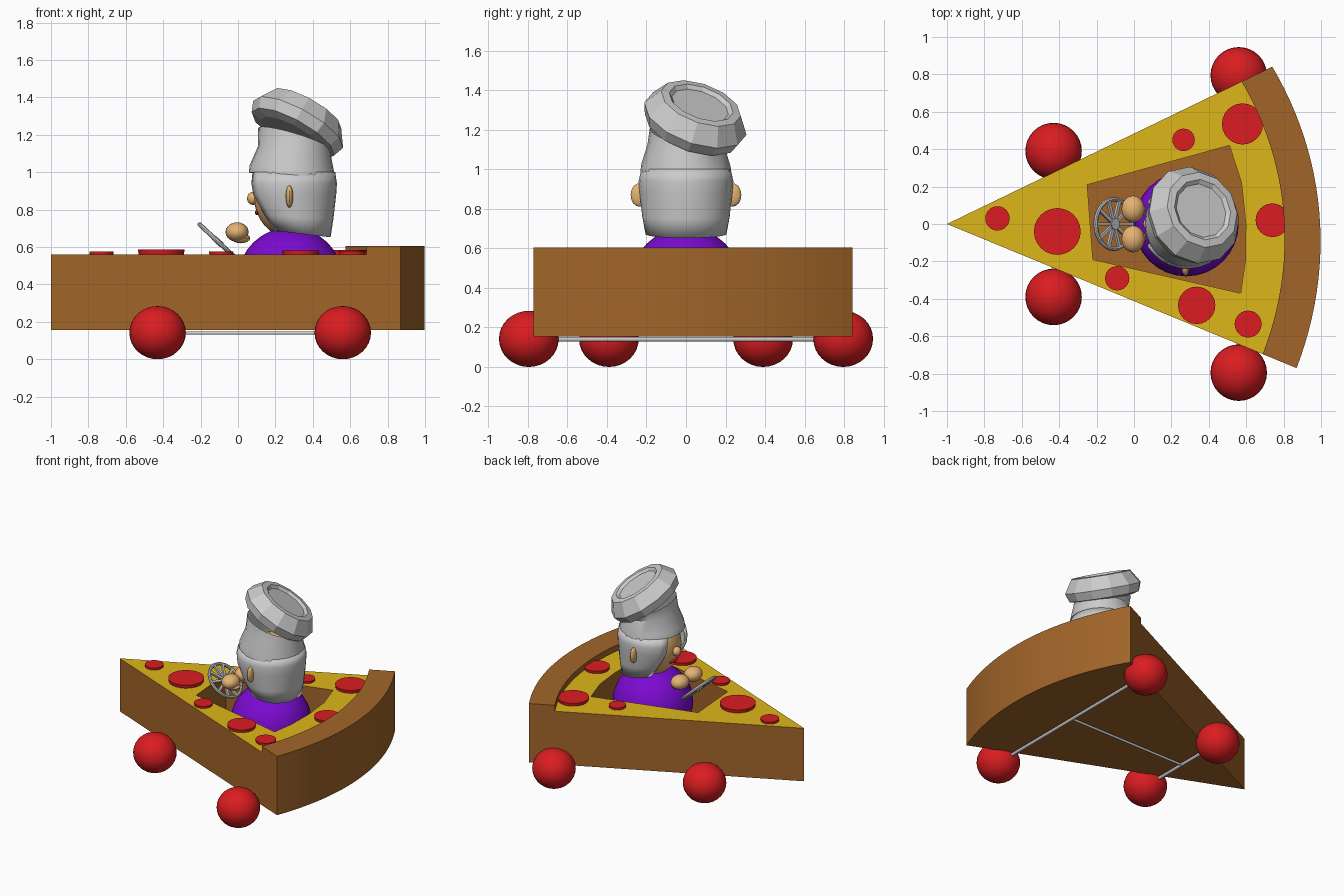
import bpy, bmesh
from math import sin, cos, pi, radians
from mathutils import Vector, Matrix

if "Cube" in bpy.data.objects:
    bpy.data.objects.remove(bpy.data.objects["Cube"])


def material(name, rgb):
    m = bpy.data.materials.new(name)
    m.diffuse_color = (*rgb, 1)
    m.use_nodes = True
    m.node_tree.nodes["Principled BSDF"].inputs["Base Color"].default_value = m.diffuse_color
    return m


BROWN = material("crust_brown", (0.36, 0.13, 0.022))
YELLOW = material("cheese_yellow", (0.73, 0.47, 0.01))
RED = material("red", (0.7, 0.012, 0.015))
PURPLE = material("purple", (0.2, 0.003, 0.64))
SKIN = material("skin", (0.79, 0.45, 0.17))


def finish(name, bm, mats=(), smooth=True):
    bmesh.ops.recalc_face_normals(bm, faces=bm.faces[:])
    me = bpy.data.meshes.new(name)
    bm.to_mesh(me)
    bm.free()
    ob = bpy.data.objects.new(name, me)
    bpy.context.collection.objects.link(ob)
    for m in mats:
        me.materials.append(m)
    bpy.ops.object.select_all(action='DESELECT')
    ob.select_set(True)
    bpy.context.view_layer.objects.active = ob
    if smooth:
        bpy.ops.object.shade_smooth_by_angle(angle=radians(35))
    return ob


def ellipsoid(name, loc, rad, mats=(), seg=32):
    bm = bmesh.new()
    bmesh.ops.create_uvsphere(bm, u_segments=seg, v_segments=seg // 2, radius=1,
                              matrix=Matrix.Translation(loc) @ Matrix.Diagonal((*rad, 1)))
    return finish(name, bm, mats)


def rod(name, a, b, r, mats=()):
    a, b = Vector(a), Vector(b)
    d = b - a
    bm = bmesh.new()
    bmesh.ops.create_cone(bm, cap_ends=True, segments=12, radius1=r, radius2=r, depth=d.length,
                          matrix=Matrix.Translation((a + b) / 2) @ d.to_track_quat('Z', 'Y').to_matrix().to_4x4())
    return finish(name, bm, mats)


def loft(bm, rings, closed=True):
    rows = [[bm.verts.new(p) for p in ring] for ring in rings]
    n = len(rows[0])
    for lo, hi in zip(rows, rows[1:]):
        for i in range(n if closed else n - 1):
            j = (i + 1) % n
            bm.faces.new((lo[i], lo[j], hi[j], hi[i]))
    return rows


# Slice: one closed body with a raised crust and a cheese top
N = 24


def arc(r0, r1, bulge, z):
    pts = []
    for i in range(N + 1):
        t = i / N
        a = radians(25.8 + (-22.4 - 25.8) * t)
        r = r0 + (r1 - r0) * t + bulge * sin(pi * t)
        pts.append((-1 + r * cos(a), r * sin(a), z))
    return pts


Z0, Z1, Z2 = 0.155, 0.56, 0.605
bm = bmesh.new()
rows = loft(bm, [arc(1.932, 2.022, 0.015, Z0), arc(1.932, 2.022, 0.015, Z2),
                 arc(1.75, 1.826, 0.013, Z2), arc(1.75, 1.826, 0.013, Z1)], closed=False)
tip0, tip1 = bm.verts.new((-1, 0, Z0)), bm.verts.new((-1, 0, Z1))
bm.faces.new([tip0] + rows[0])
for k in (0, -1):
    bm.faces.new([tip0] + [row[k] for row in rows] + [tip1])
bm.faces.new([tip1] + rows[3]).material_index = 1
slice_body = finish("pizza_slice_body", bm, (BROWN, YELLOW), smooth=False)

# Cockpit cut into the slice
opening = [(-0.25, 0.21), (0.51, 0.42), (0.575, 0.22), (0.598, 0), (0.595, -0.2), (0.57, -0.37), (-0.22, -0.19)]
bm = bmesh.new()
low, high = loft(bm, [[(x, y, z) for x, y in opening] for z in (0.25, 0.8)])
bm.faces.new(low)
bm.faces.new(high)
cutter = finish("cockpit_cutter", bm, (BROWN,), smooth=False)
cutter.hide_render = True
mod = slice_body.modifiers.new("cockpit", 'BOOLEAN')
mod.operation, mod.solver, mod.object = 'DIFFERENCE', 'EXACT', cutter
bpy.ops.object.select_all(action='DESELECT')
slice_body.select_set(True)
bpy.context.view_layer.objects.active = slice_body
bpy.ops.object.modifier_apply(modifier=mod.name)
bpy.data.objects.remove(cutter)
bpy.ops.object.shade_smooth_by_angle(angle=radians(20))

# Pepperoni
for i, (x, y, r) in enumerate([(-0.73, 0.03, 0.065), (-0.41, -0.04, 0.125), (0.265, 0.45, 0.06),
                               (0.58, 0.535, 0.11), (0.74, 0.02, 0.09), (-0.09, -0.29, 0.065),
                               (0.335, -0.435, 0.1), (0.61, -0.535, 0.072)]):
    top = 0.568 + r * 0.14
    bm = bmesh.new()
    bmesh.ops.create_cone(bm, cap_ends=True, segments=24, radius1=r * 0.95, radius2=r, depth=top - 0.55,
                          matrix=Matrix.Translation((x, y, (top + 0.55) / 2)))
    finish(f"pepperoni_{i + 1}", bm, (RED,))

# Wheels and axles
for label, x, y in (("front", -0.43, 0.39), ("rear", 0.56, 0.795)):
    for side, s in (("left", 1), ("right", -1)):
        ellipsoid(f"{label}_{side}_wheel", (x, s * y, 0.142), (0.151, 0.151, 0.142), (RED,))
    rod(f"{label}_axle", (x, -y, 0.14), (x, y, 0.14), 0.012)
rod("drive_shaft", (-0.43, 0, 0.14), (0.56, 0, 0.14), 0.009)

# Steering wheel, tilted toward the driver
centre = Vector((-0.108, 0, 0.63))
tilt = Matrix.Translation(centre) @ Matrix.Rotation(radians(43), 4, 'Y')
bm = bmesh.new()
rings = []
for i in range(24):
    a = 2 * pi * i / 24
    rings.append([tilt @ Vector(((0.133 + 0.012 * cos(b)) * cos(a), (0.133 + 0.012 * cos(b)) * sin(a), 0.012 * sin(b)))
                  for b in [2 * pi * k / 8 for k in range(8)]])
rows = loft(bm, rings)
for i in range(8):
    j = (i + 1) % 8
    bm.faces.new((rows[-1][i], rows[-1][j], rows[0][j], rows[0][i]))
for i in range(10):
    m = tilt @ Matrix.Rotation(2 * pi * i / 10, 4, 'Z') @ Matrix.Translation((0.075, 0, 0))
    bmesh.ops.create_cube(bm, size=1, matrix=m @ Matrix.Diagonal((0.12, 0.018, 0.016, 1)))
bmesh.ops.create_cone(bm, cap_ends=True, segments=16, radius1=0.03, radius2=0.03, depth=0.03, matrix=tilt)
finish("steering_wheel", bm)

# Driver torso, head and hands
ellipsoid("torso", (0.28, 0, 0.43), (0.28, 0.28, 0.275), (PURPLE,))
ellipsoid("head", (0.28, 0, 0.87), (0.195, 0.205, 0.22), (SKIN,))
ellipsoid("nose", (0.08, 0, 0.86), (0.032, 0.035, 0.035), (SKIN,), 16)
ellipsoid("mouth", (0.105, 0, 0.785), (0.015, 0.05, 0.015), (RED,), 16)
for side, s in (("left", 1), ("right", -1)):
    ellipsoid(f"{side}_ear", (0.275, s * 0.235, 0.87), (0.02, 0.045, 0.06), (SKIN,), 16)
    ellipsoid(f"{side}_hand", (-0.005, s * 0.08, 0.68), (0.062, 0.072, 0.052), (SKIN,), 20)
    ellipsoid(f"{side}_thumb", (0.015, s * 0.075, 0.647), (0.05, 0.045, 0.027), (SKIN,), 16)

# Hair: a shell around the head, open at the face
bm = bmesh.new()
rings = []
for cx, rx, ry, z, drop, gap in ((0.325, 0.17, 0.205, 0.672, 0.02, 42), (0.305, 0.205, 0.222, 0.76, 0.01, 38),
                                 (0.285, 0.24, 0.235, 0.88, 0, 32), (0.284, 0.245, 0.24, 0.94, 0, 30),
                                 (0.285, 0.235, 0.226, 1.0, 0, 28)):
    ring = []
    for i in range(25):
        a = radians(180 + gap + (360 - 2 * gap) * i / 24)
        ring.append((cx + rx * cos(a), ry * sin(a), z - drop * cos(a)))
    rings.append(ring)
loft(bm, rings, closed=False)
hair = finish("hair", bm)
shell = hair.modifiers.new("thickness", 'SOLIDIFY')
shell.thickness, shell.offset = 0.02, -1

# Hat: smooth band, then a faceted tilted puff
NORMAL = Vector((0.46, 0.3, 0.83)).normalized()
PUFF = Vector((0.31, 0.04, 1.235))


def circle(c, n, r, sides):
    q = Vector((0, 0, 1)).rotation_difference(n.normalized())
    return [Vector(c) + q @ Vector((r * cos(2 * pi * i / sides), r * sin(2 * pi * i / sides), 0)) for i in range(sides)]


bm = bmesh.new()
lean = Vector((0.08, 0.03, 1))
rows = loft(bm, [circle((0.288, 0, 0.98), lean, 0.231, 24), circle((0.288, 0, 1.02), lean, 0.226, 24),
                 circle((0.3, 0, 1.12), lean, 0.195, 24),
                 circle((0.3, 0.015, 1.18), Vector((0.3, 0.15, 1)), 0.2, 24)])
bm.faces.new(rows[0])
finish("hat_band", bm)

bm = bmesh.new()
rows = loft(bm, [circle(PUFF + NORMAL * d, NORMAL, r, 12) for d, r in
                 ((-0.05, 0.19), (-0.035, 0.25), (0.025, 0.272), (0.118, 0.212), (0.122, 0.17), (0.105, 0.15))])
bm.faces.new(rows[0])
bm.faces.new(rows[-1])
finish("hat_puff", bm, smooth=False)
